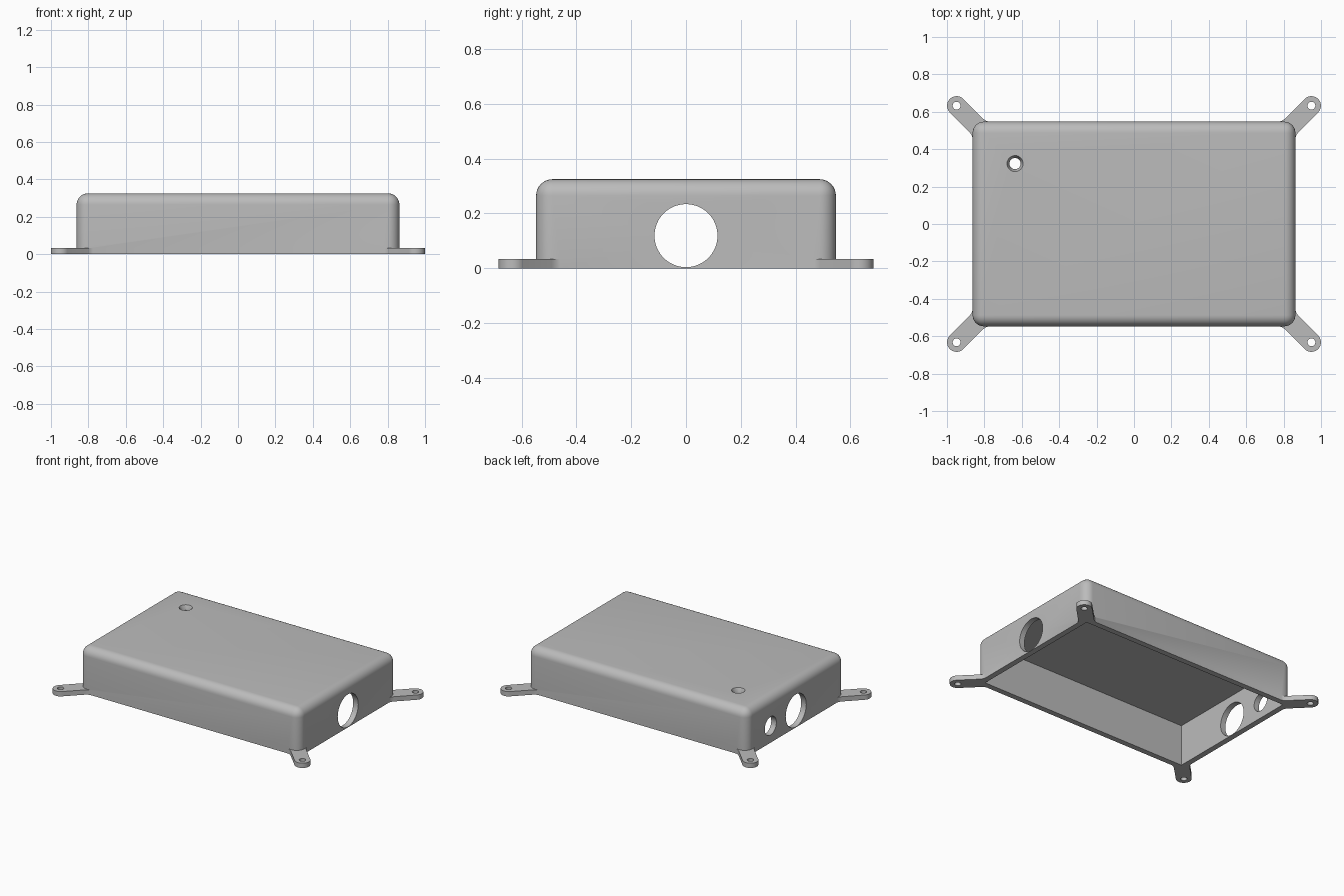
import bpy
import bmesh
from math import pi, cos, sin, radians
from mathutils import Matrix, Vector

old = bpy.data.objects.get("Cube")
if old:
    bpy.data.objects.remove(old, do_unlink=True)

HX, HY, HEIGHT = 0.863, 0.547, 0.325   # outer half sizes and height
WALL, ROOF, FILLET = 0.04, 0.033, 0.06
TAB_R, TAB_LEN, TAB_H = 0.051, 0.121, 0.034

grey = bpy.data.materials.new("plain_grey")
grey.use_nodes = True
grey.diffuse_color = (0.5, 0.5, 0.5, 1)
grey.node_tree.nodes["Principled BSDF"].inputs["Base Color"].default_value = (0.5, 0.5, 0.5, 1)


def make(name, bm):
    bmesh.ops.recalc_face_normals(bm, faces=bm.faces)
    mesh = bpy.data.meshes.new(name)
    bm.to_mesh(mesh)
    bm.free()
    mesh.materials.append(grey)
    ob = bpy.data.objects.new(name, mesh)
    bpy.context.collection.objects.link(ob)
    return ob


def box(name, hx, hy, z0, z1, fillet=0):
    bm = bmesh.new()
    bmesh.ops.create_cube(bm, size=1)
    bmesh.ops.scale(bm, vec=(2 * hx, 2 * hy, z1 - z0), verts=bm.verts)
    bmesh.ops.translate(bm, vec=(0, 0, (z0 + z1) / 2), verts=bm.verts)
    if fillet:
        # round every edge except those around the open bottom
        edges = [e for e in bm.edges if any(v.co.z > z0 + 0.01 for v in e.verts)]
        bmesh.ops.bevel(bm, geom=edges, offset=fillet, segments=8, profile=0.5,
                        affect='EDGES', clamp_overlap=True)
    return make(name, bm)


def cylinder(name, r1, r2, depth, centre, along_x=False, sides=48):
    bm = bmesh.new()
    turn = Matrix.Rotation(pi / 2, 4, 'Y') if along_x else Matrix.Identity(4)
    bmesh.ops.create_cone(bm, cap_ends=True, segments=sides, radius1=r1, radius2=r2,
                          depth=depth, matrix=Matrix.Translation(centre) @ turn)
    return make(name, bm)


def tab(name, sx, sy):
    # round-ended arm with a flared root, drawn along the corner diagonal
    side = [(-0.03, TAB_R), (-0.048, 0.0545), (-0.07, 0.066), (-0.09, 0.066)]
    arc = [(TAB_LEN + TAB_R * cos(a), TAB_R * sin(a))
           for a in (radians(-90 + 180 * i / 20) for i in range(21))]
    outline = arc + side + [(u, -v) for u, v in reversed(side)]
    bm = bmesh.new()
    k = 0.5 ** 0.5
    verts = [bm.verts.new((sx * (HX + (u - v) * k), sy * (HY + (u + v) * k), 0))
             for u, v in outline]
    face = bm.faces.new(verts)
    top = bmesh.ops.extrude_face_region(bm, geom=[face])["geom"]
    bmesh.ops.translate(bm, vec=(0, 0, TAB_H),
                        verts=[g for g in top if isinstance(g, bmesh.types.BMVert)])
    return make(name, bm)


def combine(target, other, operation):
    mod = target.modifiers.new(operation.lower(), 'BOOLEAN')
    mod.operation, mod.solver, mod.object = operation, 'EXACT', other
    bpy.ops.object.select_all(action='DESELECT')
    bpy.context.view_layer.objects.active = target
    target.select_set(True)
    bpy.ops.object.modifier_apply(modifier=mod.name)
    bpy.data.objects.remove(other, do_unlink=True)


# shell with rounded top and corners
cover = box("enclosure_cover", HX, HY, 0, HEIGHT, FILLET)

# four corner mounting tabs, each with a screw hole
for sx in (-1, 1):
    for sy in (-1, 1):
        combine(cover, tab("mounting_tab", sx, sy), 'UNION')
        reach = TAB_LEN * 0.5 ** 0.5
        screw = Vector((sx * (HX + reach), sy * (HY + reach), 0))
        combine(cover, cylinder("screw_hole", 0.021, 0.021, 0.2, screw, sides=24), 'DIFFERENCE')

# hollow inside, open at the bottom
combine(cover, box("cavity", HX - WALL, HY - WALL, -0.1, HEIGHT - ROOF), 'DIFFERENCE')

# large cable holes in both ends, smaller one in one end
combine(cover, cylinder("cable_hole", 0.115, 0.115, 2.4, Vector((0, 0, 0.119)), True, 64), 'DIFFERENCE')
combine(cover, cylinder("small_hole", 0.065, 0.065, 0.3, Vector((-HX, 0.285, 0.119)), True), 'DIFFERENCE')

# countersunk hole in the roof
spot = Vector((-0.636, 0.323, HEIGHT))
combine(cover, cylinder("roof_hole", 0.03, 0.03, 0.2, spot, sides=32), 'DIFFERENCE')
combine(cover, cylinder("countersink", 0.029, 0.057, 0.06, spot, sides=32), 'DIFFERENCE')

bpy.ops.object.select_all(action='DESELECT')
cover.select_set(True)
bpy.context.view_layer.objects.active = cover
bpy.ops.object.shade_smooth_by_angle(angle=radians(30))
